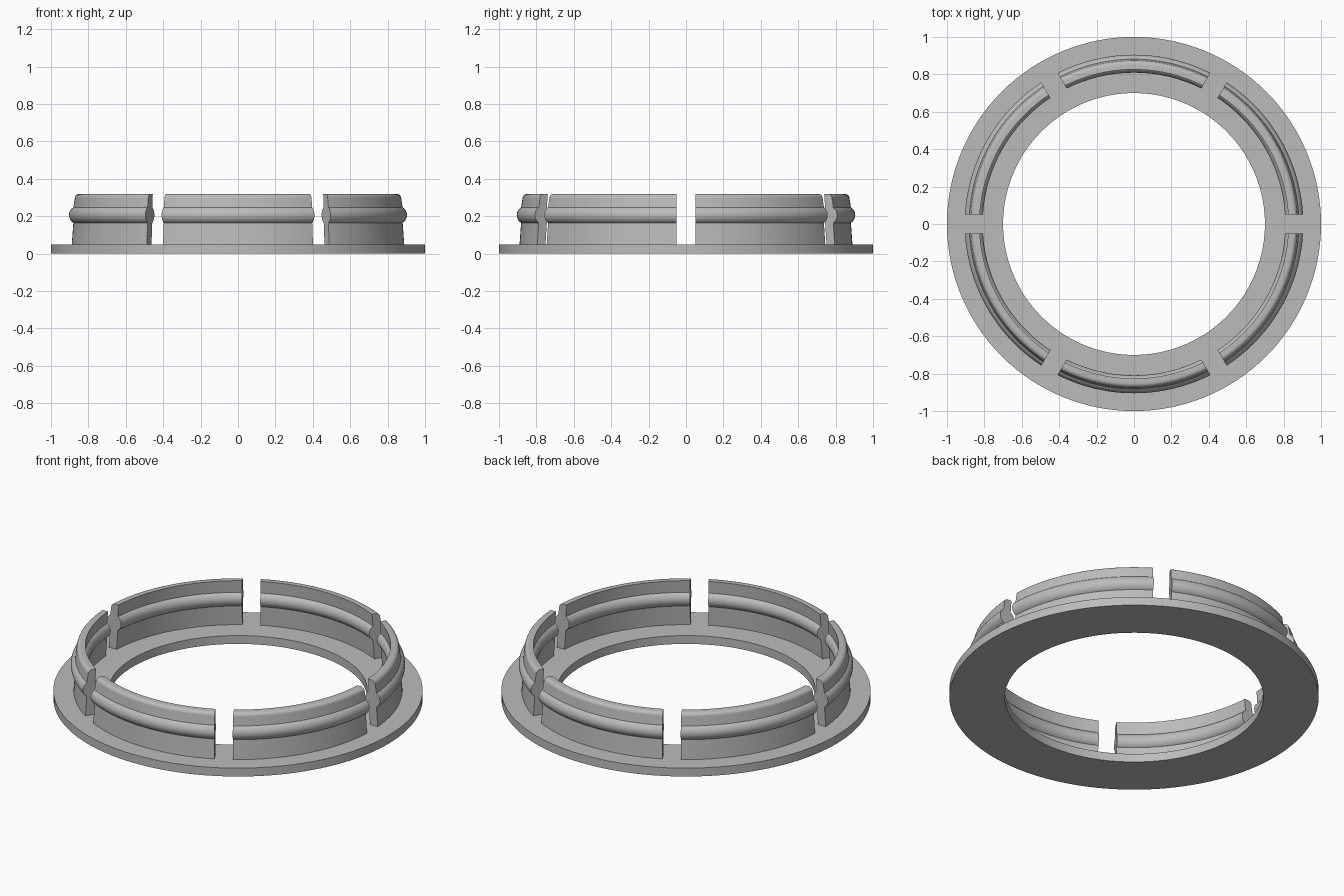
import bpy, bmesh
from math import sin, cos, asin, pi, radians

if "Cube" in bpy.data.objects:
    bpy.data.objects.remove(bpy.data.objects["Cube"], do_unlink=True)

grey = bpy.data.materials.new("plain_grey")
grey.use_nodes = True
colour = (0.5, 0.5, 0.5, 1)
grey.diffuse_color = colour
grey.node_tree.nodes["Principled BSDF"].inputs["Base Color"].default_value = colour

GAP = 0.05  # half the width of each slot


def sweep(name, profile, steps, start=0, end=2 * pi, closed=False):
    """Sweep an (r, z) profile round the z axis; open sweeps get parallel-slot ends."""
    bm = bmesh.new()
    rows = []
    for i in range(steps if closed else steps + 1):
        row = []
        for r, z in profile:
            trim = 0 if closed else asin(GAP / r)
            a = start + trim + (end - start - 2 * trim) * i / steps
            row.append(bm.verts.new((r * cos(a), r * sin(a), z)))
        rows.append(row)
    n = len(profile)
    pairs = list(zip(rows, rows[1:])) + ([(rows[-1], rows[0])] if closed else [])
    for a, b in pairs:
        for j in range(n):
            k = (j + 1) % n
            bm.faces.new((a[j], b[j], b[k], a[k]))
    if not closed:
        bm.faces.new(rows[0])
        bm.faces.new(rows[-1][::-1])
    bmesh.ops.recalc_face_normals(bm, faces=bm.faces)
    mesh = bpy.data.meshes.new(name)
    bm.to_mesh(mesh)
    bm.free()
    mesh.materials.append(grey)
    obj = bpy.data.objects.new(name, mesh)
    bpy.context.collection.objects.link(obj)
    bpy.ops.object.select_all(action="DESELECT")
    obj.select_set(True)
    bpy.context.view_layer.objects.active = obj
    bpy.ops.object.shade_smooth_by_angle(angle=radians(30))
    return obj


def arc(cr, cz, radius, a0, a1, count):
    """Points of an arc in the (r, z) plane, angles in degrees."""
    angles = [radians(a0 + (a1 - a0) * i / count) for i in range(count + 1)]
    return [(cr + radius * cos(a), cz + radius * sin(a)) for a in angles]


# Flat base flange
sweep("base_flange", [(0.7, 0), (1, 0), (1, 0.05), (0.7, 0.05)], 128, closed=True)

# Wall section: tapered wall, bead on both sides, rounded outer top edge
bead = (0.857, 0.206, 0.048)
wall = [(0.89, 0.05)]
wall += arc(*bead, -59, 59, 12)
wall += arc(0.851, 0.296, 0.023, 0, 90, 6)
wall += [(0.826, 0.319)]
wall += arc(*bead, 122, 238, 12)
wall += [(0.84, 0.05)]

# Six wall segments with slots between them
for i in range(6):
    sweep(f"wall_segment_{i + 1}", wall, 24, i * pi / 3, (i + 1) * pi / 3)
